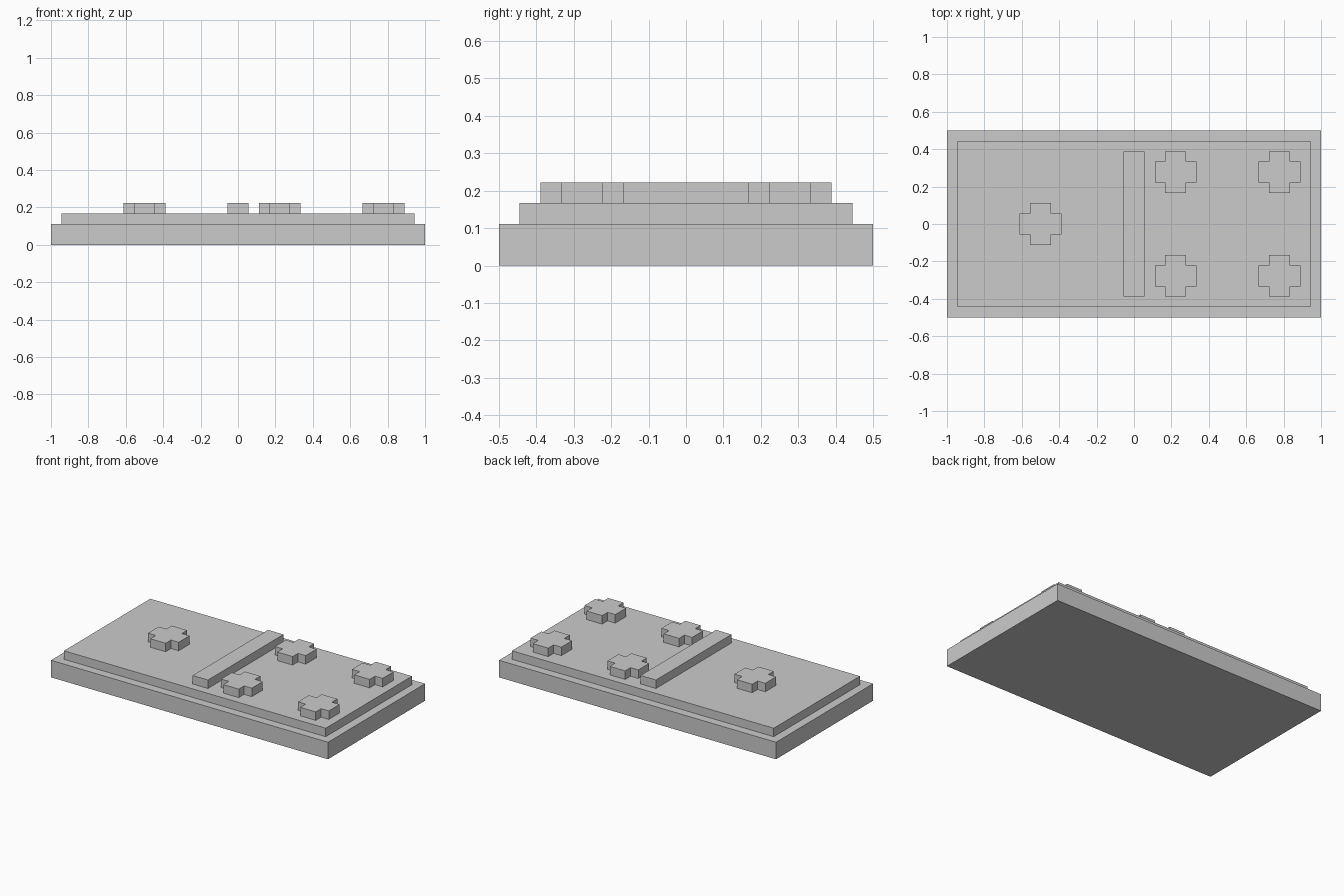
import bpy
import bmesh

if "Cube" in bpy.data.objects:
    bpy.data.objects.remove(bpy.data.objects["Cube"])

U = 1 / 18  # grid unit of the model


def prism(name, outline, z0, z1):
    """Extrude a flat outline from z0 to z1 (all in grid units)."""
    bm = bmesh.new()
    face = bm.faces.new([bm.verts.new((x * U, y * U, z0 * U)) for x, y in outline])
    top = bmesh.ops.extrude_face_region(bm, geom=[face], use_keep_orig=True)
    verts = [v for v in top["geom"] if isinstance(v, bmesh.types.BMVert)]
    bmesh.ops.translate(bm, verts=verts, vec=(0, 0, (z1 - z0) * U))
    bmesh.ops.recalc_face_normals(bm, faces=bm.faces[:])
    mesh = bpy.data.meshes.new(name)
    bm.to_mesh(mesh)
    bm.free()
    obj = bpy.data.objects.new(name, mesh)
    bpy.context.collection.objects.link(obj)
    return obj


def rect(hx, hy):
    return [(-hx, -hy), (hx, -hy), (hx, hy), (-hx, hy)]


# Plus-shaped pip outline: one notched corner turned four times
PLUS = []
corner = [(2, -1), (2, 1), (1, 1)]
for _ in range(4):
    PLUS += corner
    corner = [(-y, x) for x, y in corner]

# Stepped tile body and raised divider
prism("tile_base", rect(18, 9), 0, 2)
prism("tile_face", rect(17, 8), 2, 3)
prism("divider_bar", rect(1, 7), 3, 4)

# Pips: one on the left half, four on the right half
pips = [("left_pip", -9, 0)]
pips += [(f"right_pip_{x}_{side}", x, y)
         for x in (4, 14) for side, y in (("front", -5), ("back", 5))]
for name, cx, cy in pips:
    pip = prism(name, PLUS, 3, 4)
    pip.location = (cx * U, cy * U, 0)
